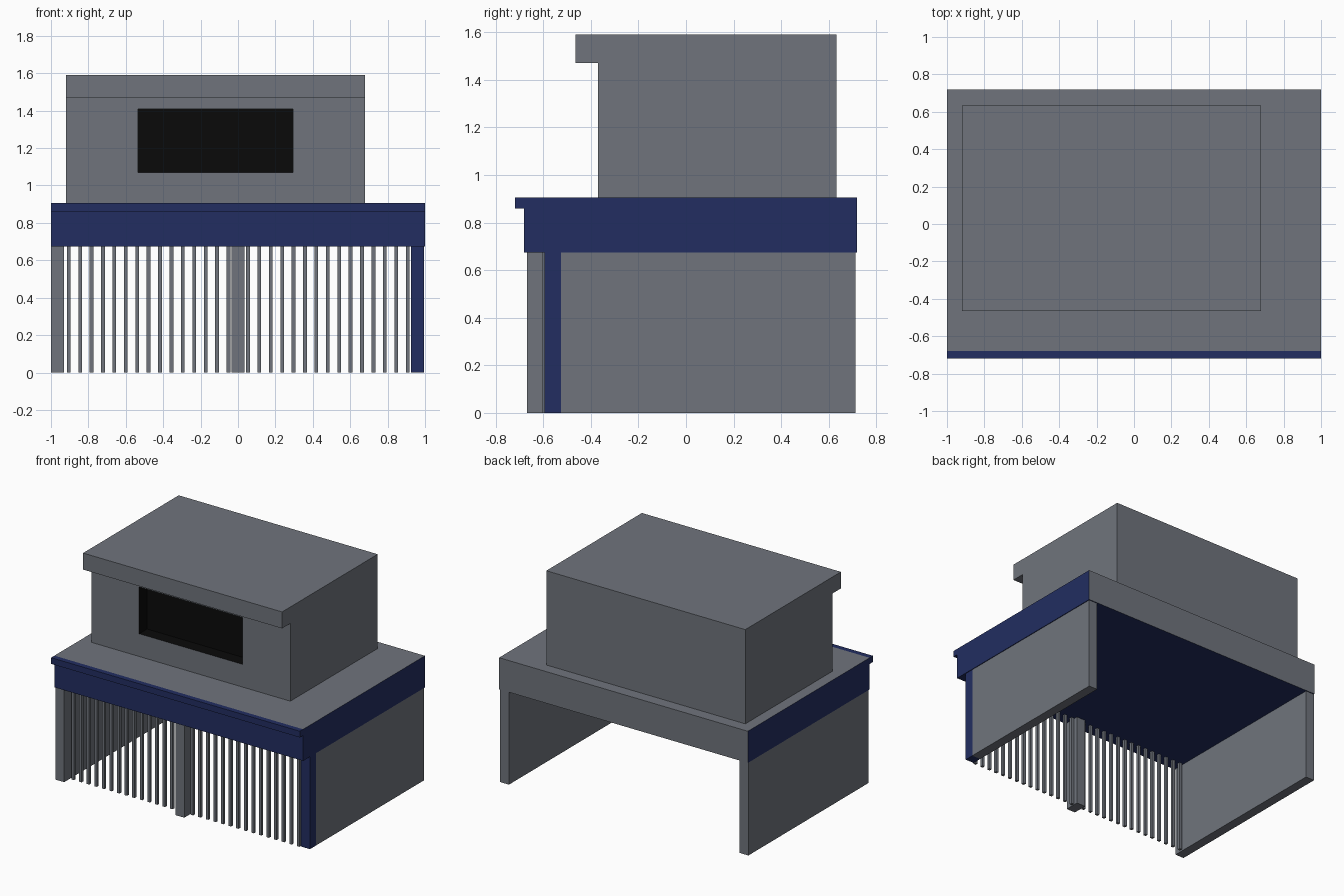
import bpy, bmesh

if "Cube" in bpy.data.objects:
    bpy.data.objects.remove(bpy.data.objects["Cube"])


def colour(name, r, g, b):
    m = bpy.data.materials.new(name)
    m.diffuse_color = (r, g, b, 1)
    m.use_nodes = True
    m.node_tree.nodes["Principled BSDF"].inputs["Base Color"].default_value = m.diffuse_color
    return m


BLUE = colour("navy_paint", .016, .027, .12)
BLACK = colour("dark_window", .003, .003, .003)
GREY = colour("slate_grey", .16, .175, .203)


def finish(bm, name, mat=GREY):
    me = bpy.data.meshes.new(name)
    bm.to_mesh(me)
    bm.free()
    me.materials.append(mat)
    ob = bpy.data.objects.new(name, me)
    bpy.context.collection.objects.link(ob)
    return ob


def extrude_x(pts, x0, x1, edges, caps=True):
    """Sweep a counter-clockwise (y, z) profile along x, keeping the chosen edges."""
    bm = bmesh.new()
    n = len(pts)
    a = [bm.verts.new((x0, y, z)) for y, z in pts]
    b = [bm.verts.new((x1, y, z)) for y, z in pts]
    for i in edges:
        j = (i + 1) % n
        bm.faces.new((a[i], a[j], b[j], b[i]))
    if caps:
        bm.faces.new(b)
        bm.faces.new(a[::-1])
    for v in [v for v in bm.verts if not v.link_faces]:
        bm.verts.remove(v)
    return bm


def box_bm(x0, x1, y0, y1, z0, z1):
    pts = [(y0, z0), (y1, z0), (y1, z1), (y0, z1)]
    return extrude_x(pts, x0, x1, range(4))


def box(name, *dims, mat=GREY):
    return finish(box_bm(*dims), name, mat)


# Canopy: blue front, sides and underside; grey deck and back
canopy = [(-.68, .905), (-.718, .905), (-.718, .86), (-.68, .86),
          (-.68, .675), (.718, .675), (.718, .905)]
finish(extrude_x(canopy, -1, 1, range(5)), "canopy_fascia", BLUE)
finish(extrude_x(canopy, -1, 1, (5, 6), caps=False), "canopy_deck")

# Upper storey with front overhang
house = [(.633, .905), (.633, 1.59), (-.465, 1.59), (-.465, 1.47),
         (-.37, 1.47), (-.37, .905)]
bm = extrude_x(house, -.92, .68, range(6))
WX, WZ = (-.535, .295), (1.07, 1.41)
bm.faces.ensure_lookup_table()
front = bm.faces[4]
# Window opening
bmesh.ops.inset_individual(bm, faces=[front], thickness=.1)
for v in front.verts:
    v.co = (WX[v.co.x > -.12], -.37, WZ[v.co.z > 1.2])
bmesh.ops.delete(bm, geom=[front], context='FACES')
finish(bm, "upper_storey")

# Dark window recess, open to the front
bm = box_bm(*WX, -.37, -.28, *WZ)
mouth = [f for f in bm.faces if all(v.co.y < -.36 for v in f.verts)]
bmesh.ops.delete(bm, geom=mouth, context='FACES')
bmesh.ops.reverse_faces(bm, faces=bm.faces[:])
finish(bm, "window_recess", BLACK)

# Supports
H = .675
box("left_wall", -1, -.93, -.668, .712, 0, H)
box("right_wall", .925, .995, -.525, .712, 0, H)
box("right_post", .925, .995, -.595, -.525, 0, H, mat=BLUE)
box("centre_post", -.036, .036, -.668, -.56, 0, H)

# Slatted screen in two bays
for side, start in (("left", -.905), ("right", .053)):
    for i in range(15):
        x = start + i * .061
        box(f"{side}_slat_{i + 1}", x - .01, x + .01, -.605, -.585, 0, H)
